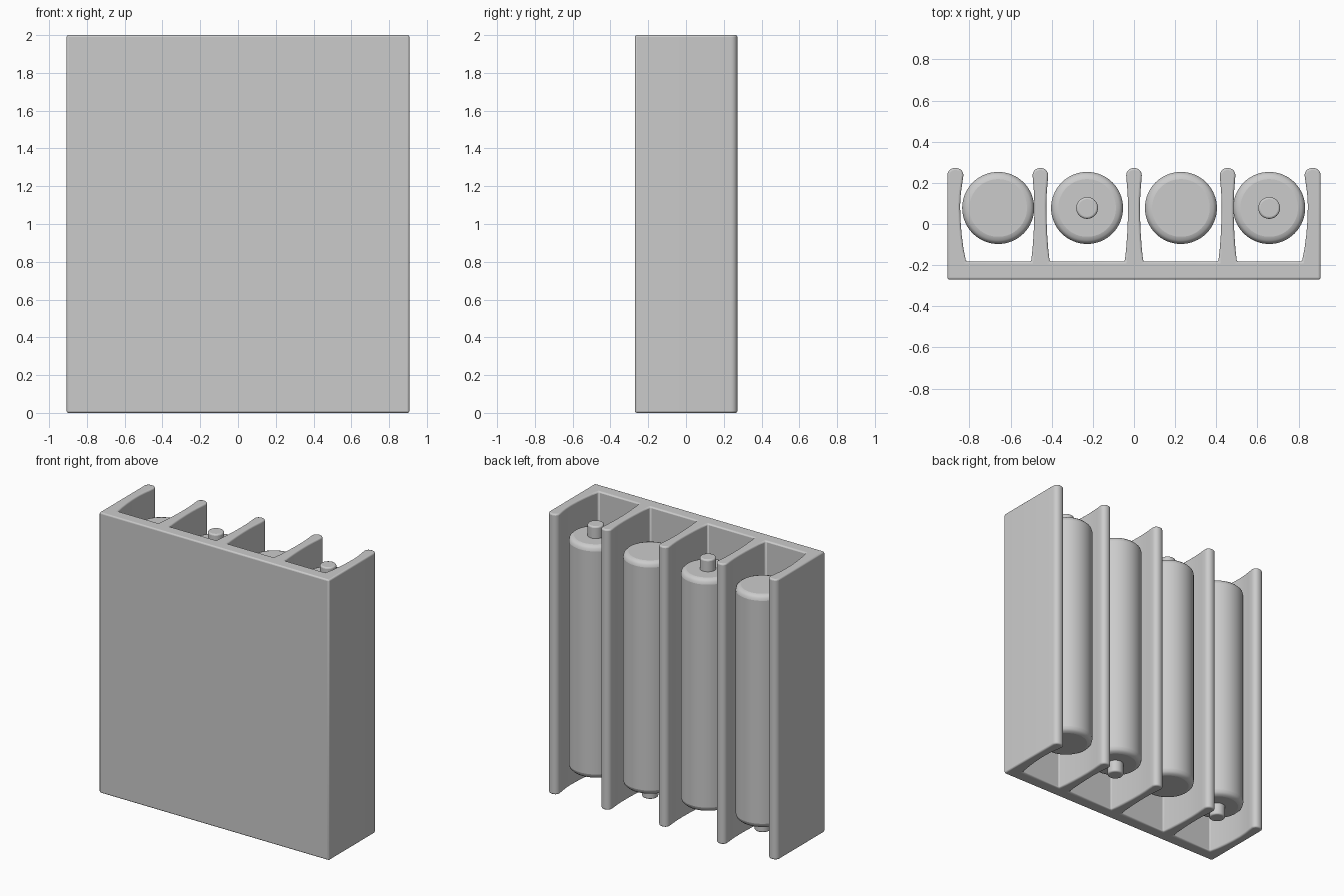
import bpy, bmesh, math

if "Cube" in bpy.data.objects:
    bpy.data.objects.remove(bpy.data.objects["Cube"])

TIP_R = 0.035
# (y, extra thickness) down one concave side of a divider
SIDE = [(0.237, .009), (0.2, .006), (0.15, .002), (0.09, 0), (0.02, .001),
        (-0.05, .004), (-0.12, .009), (-0.183, .016)]


def arc(cx, cy, a0, a1, n=5):
    return [(cx + TIP_R * math.cos(math.radians(a0 + (a1 - a0) * i / n)),
             cy + TIP_R * math.sin(math.radians(a0 + (a1 - a0) * i / n))) for i in range(n + 1)]


def finish(obj, width, angle):
    bev = obj.modifiers.new("edge_rounding", 'BEVEL')
    bev.width, bev.segments = width, 3
    bev.limit_method, bev.angle_limit = 'ANGLE', math.radians(angle)
    bpy.ops.object.select_all(action='DESELECT')
    obj.select_set(True)
    bpy.context.view_layer.objects.active = obj
    bpy.ops.object.shade_smooth_by_angle(angle=math.radians(35))


def add_object(name, bm):
    bmesh.ops.recalc_face_normals(bm, faces=bm.faces[:])
    mesh = bpy.data.meshes.new(name)
    bm.to_mesh(mesh)
    bm.free()
    obj = bpy.data.objects.new(name, mesh)
    bpy.context.collection.objects.link(obj)
    return obj


# Holder: comb-shaped outline extruded upward
top = 0.272 - TIP_R
right = [(0.907, -0.27)]
right += arc(0.907 - TIP_R, top, 0, 90)
right += arc(0.829 + TIP_R, top, 90, 180)
right += [(0.907 - 0.062 - 1.8 * d, y) for y, d in SIDE[1:]]
right += [(0.455 + 0.029 + d, y) for y, d in reversed(SIDE[1:])]
right += arc(0.455 + 0.038 - TIP_R, top, 0, 90)
right += arc(0.455 - 0.038 + TIP_R, top, 90, 180)
right += [(0.455 - 0.029 - d, y) for y, d in SIDE[1:]]
right += [(0.029 + d, y) for y, d in reversed(SIDE[1:])]
right += arc(0.038 - TIP_R, top, 0, 90)
outline = right + [(-x, y) for x, y in reversed(right)]

bm = bmesh.new()
face = bm.faces.new([bm.verts.new((x, y, 0)) for x, y in outline])
ext = bmesh.ops.extrude_face_region(bm, geom=[face])
bmesh.ops.translate(bm, vec=(0, 0, 2), verts=[v for v in ext['geom'] if isinstance(v, bmesh.types.BMVert)])
finish(add_object("battery_holder", bm), 0.01, 50)


def cylinder(name, x, r, z0, z1, bevel, n):
    bpy.ops.mesh.primitive_cylinder_add(vertices=n, radius=r, depth=z1 - z0,
                                        location=(x, 0.078, (z0 + z1) / 2))
    obj = bpy.context.object
    obj.name = name
    finish(obj, bevel, 50)


# Cells with alternating terminals
for i, (x, up) in enumerate([(-0.66, False), (-0.228, True), (0.228, False), (0.657, True)]):
    cylinder(f"cell_{i + 1}", x, 0.175, 0.17, 1.83, 0.035, 64)
    z0, z1 = (1.80, 1.915) if up else (0.085, 0.20)
    cylinder(f"cell_terminal_{i + 1}", x, 0.053, z0, z1, 0.01, 32)
